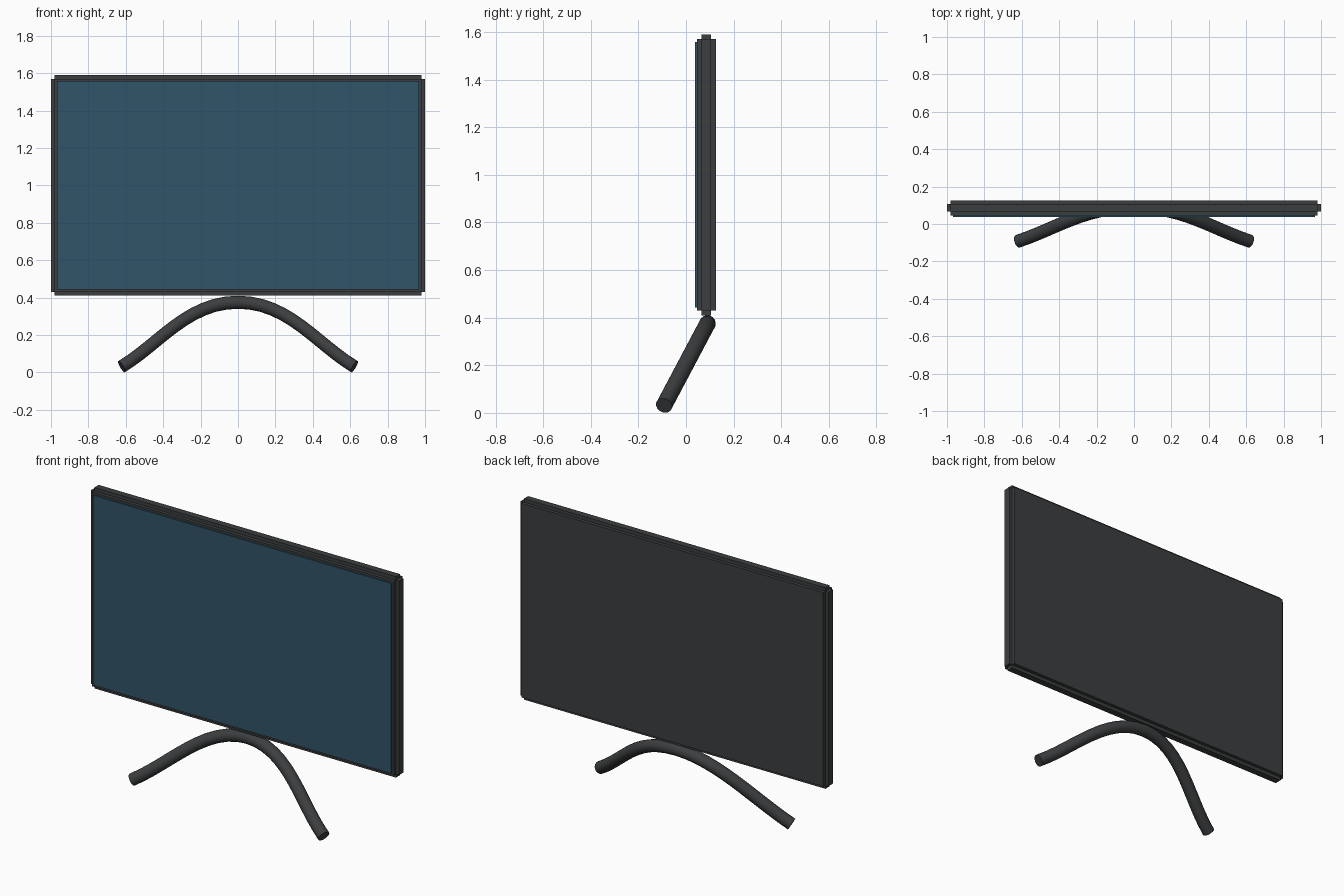
import bpy, bmesh
from mathutils import Vector, Matrix

if "Cube" in bpy.data.objects:
    bpy.data.objects.remove(bpy.data.objects["Cube"])


def material(name, rgb):
    m = bpy.data.materials.new(name)
    m.diffuse_color = (*rgb, 1)
    m.use_nodes = True
    m.node_tree.nodes["Principled BSDF"].inputs["Base Color"].default_value = m.diffuse_color
    return m


dark = material("dark_plastic", (0.045, 0.048, 0.05))
blue = material("screen_blue", (0.03, 0.09, 0.14))


def boxes(name, blocks, mat):
    """One mesh made of boxes given as (centre, size)."""
    bm = bmesh.new()
    for c, s in blocks:
        bmesh.ops.create_cube(bm, size=1, matrix=Matrix.Translation(c) @ Matrix.Diagonal((*s, 1)))
    me = bpy.data.meshes.new(name)
    bm.to_mesh(me)
    bm.free()
    me.materials.append(mat)
    ob = bpy.data.objects.new(name, me)
    bpy.context.collection.objects.link(ob)
    return ob


# Housing: main slab, with stepped ridges running round the rim
Y, Z = 0.086, 1.0
boxes("housing", [((0, Y, Z), (1.96, 0.08, 1.14))], dark)
for s, side in ((-1, "left"), (1, "right")):
    boxes(side + "_rim", [((s * 0.985, Y, Z), (0.03, 0.04, 1.14))], dark)
for s, side in ((-1, "bottom"), (1, "top")):
    boxes(side + "_rim", [((0, Y, Z + s * 0.575), (1.96, 0.04, 0.03))], dark)

# Screen: thin panel standing just proud of the front
boxes("screen", [((0, 0.042, Z), (1.935, 0.009, 1.115))], blue)

# Stand: bent tube lying in a plane that leans forward
TOP, R = 0.375, 0.035


def lean(x, z):
    return Vector((x, 0.09 - (TOP - z) * 0.53, z))


cu = bpy.data.curves.new("stand", "CURVE")
cu.dimensions = "3D"
cu.bevel_depth = R
cu.bevel_resolution = 6
cu.resolution_u = 12
cu.use_fill_caps = True
sp = cu.splines.new("BEZIER")
sp.bezier_points.add(2)
path = [  # left handle, point, right handle in (x, z)
    ((-0.82, -0.085), (-0.622, 0.031), (-0.42, 0.153)),
    ((-0.27, TOP), (0, TOP), (0.27, TOP)),
    ((0.42, 0.153), (0.622, 0.031), (0.82, -0.085)),
]
for p, (a, b, c) in zip(sp.bezier_points, path):
    p.handle_left_type = p.handle_right_type = "FREE"
    p.co, p.handle_left, p.handle_right = lean(*b), lean(*a), lean(*c)
cu.materials.append(dark)
stand = bpy.data.objects.new("stand", cu)
bpy.context.collection.objects.link(stand)

# Turn the tube into a mesh with smooth sides and crisp ends
bpy.context.view_layer.objects.active = stand
stand.select_set(True)
bpy.ops.object.convert(target="MESH")
bpy.ops.object.shade_smooth_by_angle()
